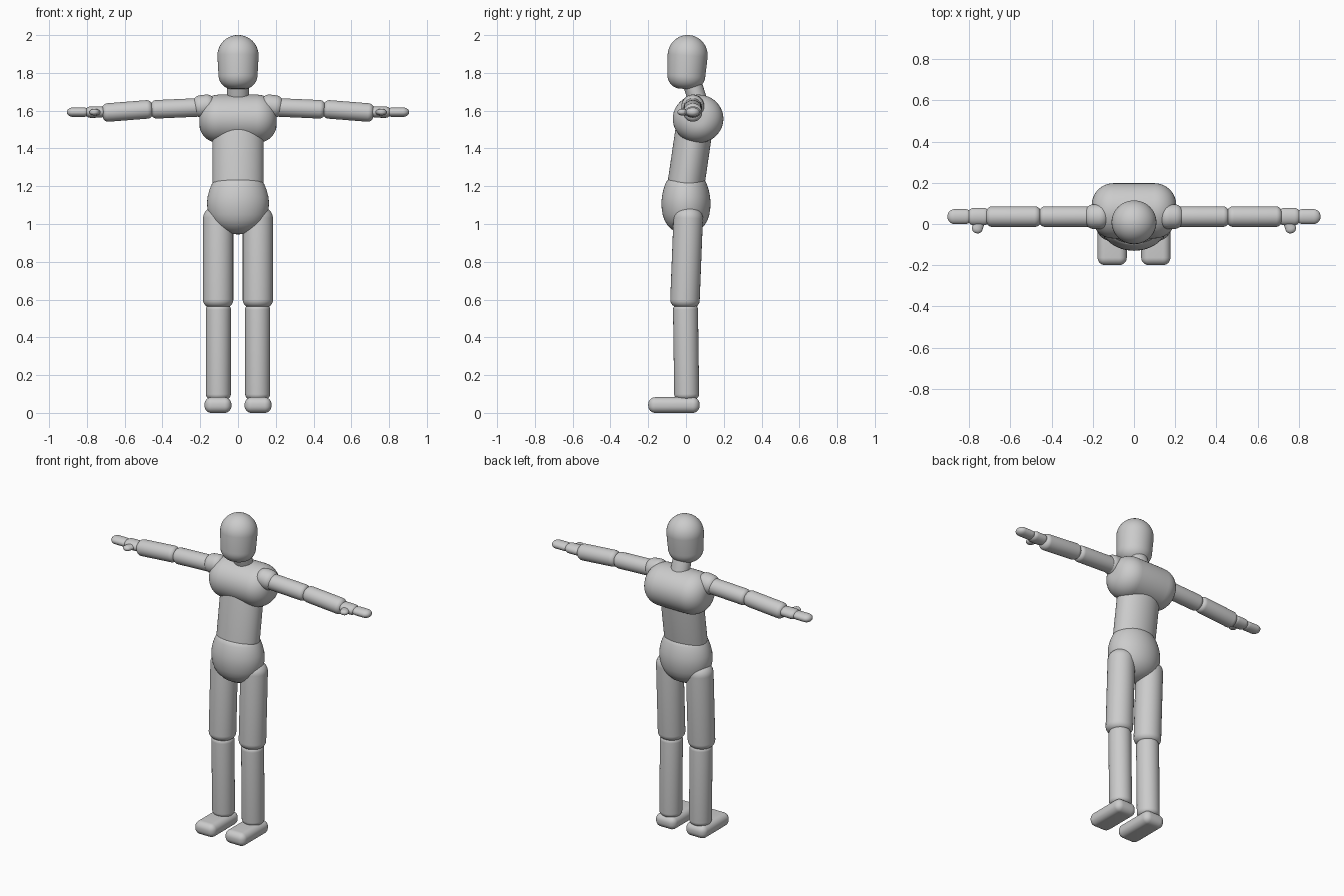
import bpy, bmesh, math
from mathutils import Vector

if "Cube" in bpy.data.objects:
    bpy.data.objects.remove(bpy.data.objects["Cube"])

SEG = 48


def finish(name, bm):
    bmesh.ops.recalc_face_normals(bm, faces=bm.faces)
    me = bpy.data.meshes.new(name)
    bm.to_mesh(me)
    bm.free()
    ob = bpy.data.objects.new(name, me)
    bpy.context.collection.objects.link(ob)
    bpy.ops.object.select_all(action='DESELECT')
    ob.select_set(True)
    bpy.context.view_layer.objects.active = ob
    bpy.ops.object.shade_smooth_by_angle(angle=math.radians(40))
    return ob


def loft(name, p0, p1, side, ru, rv, profile):
    """Elliptical rings along p0-p1; profile = (distance along axis, radius factor)."""
    p0, p1 = Vector(p0), Vector(p1)
    d = (p1 - p0).normalized()
    v = d.cross(Vector(side)).normalized()
    u = v.cross(d)
    bm = bmesh.new()
    rings = []
    for t, f in profile:
        f = max(f, 0.02)
        rings.append([bm.verts.new(p0 + d * t + u * (ru * f * math.cos(a)) + v * (rv * f * math.sin(a)))
                      for a in (2 * math.pi * i / SEG for i in range(SEG))])
    for a, b in zip(rings, rings[1:]):
        for i in range(SEG):
            j = (i + 1) % SEG
            bm.faces.new((a[i], a[j], b[j], b[i]))
    bm.faces.new(rings[0])
    bm.faces.new(rings[-1])
    return finish(name, bm)


def rod(name, p0, p1, ru, rv, round0, round1=None, side=(1, 0, 0), taper=1.0):
    """Cylinder with rounded ends; taper scales the radius at the start."""
    round1 = round0 if round1 is None else round1
    length = (Vector(p1) - Vector(p0)).length
    r = max(ru, rv)
    n = 10
    prof = []
    for k in range(n + 1):
        a = math.pi / 2 * k / n
        prof.append((round0 * (1 - math.cos(a)), taper * (1 - min(round0 / r, 1) * (1 - math.sin(a)))))
    for k in range(n + 1):
        a = math.pi / 2 * k / n
        prof.append((length - round1 * (1 - math.sin(a)), 1 - min(round1 / r, 1) * (1 - math.cos(a))))
    return loft(name, p0, p1, side, ru, rv, prof)


def soft_box(name, center, size, bevel):
    bm = bmesh.new()
    bmesh.ops.create_cube(bm, size=1)
    for v in bm.verts:
        v.co = Vector(c + s * x for c, s, x in zip(center, size, v.co))
    bmesh.ops.bevel(bm, geom=bm.edges[:], offset=bevel, segments=8, profile=0.5, affect='EDGES')
    return finish(name, bm)


# Head and neck
rod("head", (0, -0.003, 1.715), (0, 0.016, 2.0), 0.109, 0.106, 0.075, 0.108, taper=0.95)
rod("neck", (0, 0.08, 1.60), (0, 0.015, 1.80), 0.057, 0.05, 0.02)

# Torso
rod("chest", (-0.205, 0.064, 1.557), (0.205, 0.064, 1.557), 0.134, 0.128, 0.105, side=(0, 1, 0))
rod("abdomen", (0, -0.003, 1.19), (0, 0.047, 1.53), 0.136, 0.098, 0.035)
pelvis = [(0, 0), (0.003, 0.2), (0.012, 0.4), (0.028, 0.6), (0.05, 0.76), (0.075, 0.875),
          (0.105, 0.95), (0.14, 0.99), (0.17, 1.0), (0.20, 0.98), (0.235, 0.925),
          (0.265, 0.85), (0.282, 0.79), (0.288, 0.74), (0.29, 0.68)]
loft("pelvis", (0, 0, 0.945), (0, 0, 1.235), (1, 0, 0), 0.164, 0.13, pelvis)

for s, tag in ((-1, "right"), (1, "left")):
    # Legs
    rod(f"{tag}_thigh", (s * 0.105, -0.007, 0.558), (s * 0.105, 0.014, 1.09), 0.08, 0.078, 0.04, 0.06)
    rod(f"{tag}_shin", (s * 0.104, 0.004, 0.07), (s * 0.104, -0.003, 0.577), 0.066, 0.066, 0.03)
    soft_box(f"{tag}_foot", (s * 0.106, -0.064, 0.0415), (0.142, 0.272, 0.083), 0.037)

    # Arms
    y = 0.036
    ax = (0, 1, 0)
    rod(f"{tag}_shoulder", (s * 0.12, y, 1.632), (s * 0.24, y, 1.617), 0.06, 0.059, 0.045, side=ax)
    rod(f"{tag}_upper_arm", (s * 0.19, y, 1.618), (s * 0.46, y, 1.606), 0.05, 0.049, 0.028, side=ax)
    rod(f"{tag}_forearm", (s * 0.452, y, 1.609), (s * 0.718, y, 1.588), 0.05, 0.049, 0.03, side=ax)

    # Hands
    rod(f"{tag}_palm", (s * 0.70, y, 1.593), (s * 0.808, y, 1.592), 0.042, 0.03, 0.03, side=ax)
    rod(f"{tag}_fingers", (s * 0.785, y, 1.592), (s * 0.906, y, 1.592), 0.036, 0.025, 0.034, side=ax)
    rod(f"{tag}_thumb", (s * 0.745, 0.03, 1.592), (s * 0.768, -0.044, 1.592), 0.026, 0.017, 0.024)
